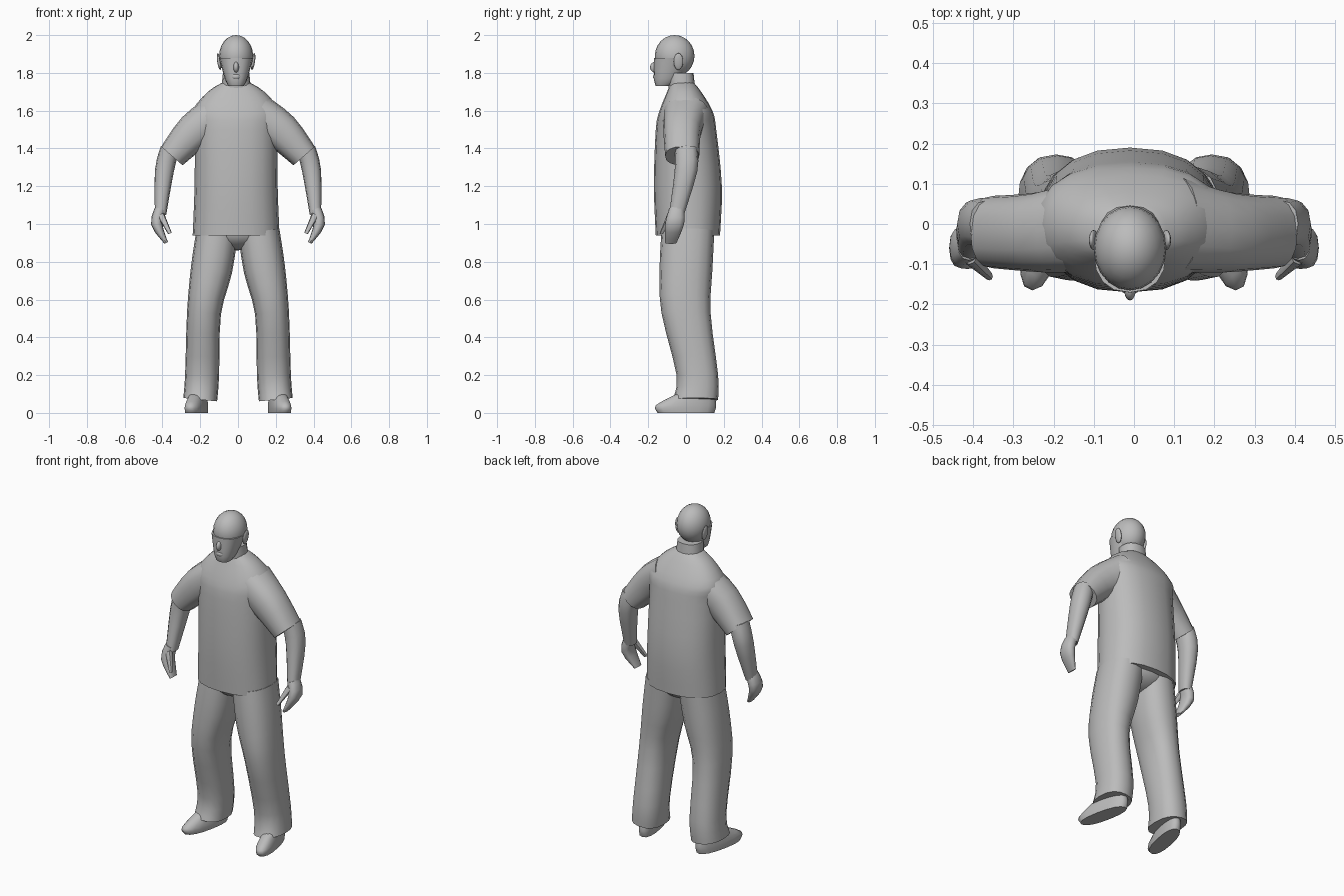
import bpy
import bmesh
import math
from mathutils import Vector

if "Cube" in bpy.data.objects:
    bpy.data.objects.remove(bpy.data.objects["Cube"], do_unlink=True)

GREY = (0.5, 0.5, 0.5, 1)
material = bpy.data.materials.new("plain grey")
material.use_nodes = True
material.diffuse_color = GREY
material.node_tree.nodes["Principled BSDF"].inputs["Base Color"].default_value = GREY


def finish(part, name):
    """Name, colour and smooth the active part."""
    part.name = name
    part.data.name = name
    part.data.materials.append(material)
    bpy.ops.object.select_all(action="DESELECT")
    part.select_set(True)
    bpy.context.view_layer.objects.active = part
    bpy.ops.object.shade_smooth_by_angle(angle=math.radians(50))


def ball(name, location, scale, turn=0):
    """Squashed sphere, turned about the front-to-back axis."""
    bpy.ops.mesh.primitive_uv_sphere_add(segments=20, ring_count=12, radius=1,
                                         location=location, scale=scale,
                                         rotation=(0, turn, 0))
    finish(bpy.context.object, name)


def smooth_path(stations, steps=3):
    """Run a rounded curve through every value of the stations."""
    points = [Vector(station) for station in stations]
    samples = []
    for i, (start, end) in enumerate(zip(points, points[1:])):
        before = points[max(i - 1, 0)]
        after = points[min(i + 2, len(points) - 1)]
        leave, arrive = (end - before) / 2, (after - start) / 2
        for step in range(steps):
            t = step / steps
            ease = t * t * (3 - 2 * t)
            samples.append(start.lerp(end, ease)
                           + leave * t * (1 - t) ** 2
                           - arrive * t * t * (1 - t))
    return samples + [points[-1]]


def soften(value, power):
    return math.copysign(abs(value) ** power, value)


def loft(name, stations, side=1, sides=16, roundness=0.85, splay=0):
    """Skin stations of (x, y, z, half width, half depth), square to their path."""
    bm = bmesh.new()
    path = smooth_path(stations)
    loops = []
    for i, (x, y, z, width, depth) in enumerate(path):
        ahead = path[min(i + 1, len(path) - 1)] - path[max(i - 1, 0)]
        across = Vector((ahead.z, 0, -ahead.x)).normalized() * width
        loop = []
        for k in range(sides):
            angle = math.tau * k / sides
            back = y + depth * soften(math.sin(angle), roundness)
            spot = across * soften(math.cos(angle), roundness)
            spot += Vector((x - splay * back, back, z))
            spot.x *= side
            loop.append(bm.verts.new(spot))
        loops.append(loop)
    for lower, upper in zip(loops, loops[1:]):
        for k in range(sides):
            bm.faces.new((lower[k - 1], lower[k], upper[k], upper[k - 1]))
    bm.faces.new(loops[0])
    bm.faces.new(loops[-1])
    bmesh.ops.recalc_face_normals(bm, faces=bm.faces)
    mesh = bpy.data.meshes.new(name)
    bm.to_mesh(mesh)
    bm.free()
    part = bpy.data.objects.new(name, mesh)
    bpy.context.collection.objects.link(part)
    finish(part, name)


# The trunk and head sit slightly off centre
middle = -0.01

# Shirt body from hem to collar, and the seat of the trousers below it
loft("shirt_body", [
    (middle, 0.01, 0.94, 0.23, 0.17),
    (middle, 0.01, 1.2, 0.22, 0.18),
    (middle, 0, 1.5, 0.22, 0.16),
    (middle, 0, 1.6, 0.23, 0.14),
    (middle, -0.01, 1.7, 0.15, 0.09),
    (middle, -0.02, 1.75, 0.07, 0.06),
], sides=20)
ball("trouser_seat", (middle, 0.01, 0.96), (0.2, 0.14, 0.1))

# Head: neck, jaw, cranium and face
loft("neck", [
    (middle, -0.02, 1.7, 0.08, 0.07),
    (middle, -0.03, 1.8, 0.07, 0.07),
])
loft("jaw", [
    (middle, -0.12, 1.73, 0.04, 0.04),
    (middle, -0.1, 1.77, 0.06, 0.07),
    (middle, -0.07, 1.88, 0.09, 0.1),
])
ball("cranium", (middle, -0.06, 1.89), (0.09, 0.105, 0.11))
ball("nose", (middle, -0.16, 1.83), (0.015, 0.03, 0.03))
ball("mouth", (middle, -0.15, 1.78), (0.03, 0.025, 0.02))

for side, word in ((1, "left"), (-1, "right")):
    ball(word + "_ear", (middle + 0.09 * side, -0.04, 1.86),
         (0.01, 0.025, 0.045), turn=0.15 * side)

    # Sleeve from inside the shoulder to the slanted cuff
    loft(word + "_sleeve", [
        (0.1, 0, 1.58, 0.11, 0.12),
        (0.23, -0.02, 1.49, 0.1, 0.1),
        (0.35, -0.02, 1.36, 0.075, 0.09),
    ], side)

    # Bare forearm, hand and thumb
    loft(word + "_forearm", [
        (0.36, 0, 1.4, 0.05, 0.06),
        (0.39, 0, 1.28, 0.05, 0.06),
        (0.41, -0.05, 1.05, 0.03, 0.04),
    ], side, sides=12)
    loft(word + "_hand", [
        (0.41, -0.05, 1.08, 0.03, 0.04),
        (0.43, -0.06, 1, 0.03, 0.05),
        (0.38, -0.08, 0.9, 0.01, 0.03),
    ], side, sides=12)
    loft(word + "_thumb", [
        (0.41, -0.08, 1.05, 0.02, 0.02),
        (0.36, -0.13, 0.95, 0.01, 0.01),
    ], side, sides=8)

    # Trouser leg, swinging outward and back towards the cuff
    loft(word + "_trouser_leg", [
        (0.11, 0.01, 0.96, 0.11, 0.14),
        (0.14, 0, 0.76, 0.11, 0.14),
        (0.18, 0, 0.53, 0.09, 0.13),
        (0.19, 0.06, 0.2, 0.09, 0.11),
        (0.2, 0.05, 0.07, 0.09, 0.12),
    ], side)

    # Shoe with the toes turned out
    loft(word + "_shoe", [
        (0.22, 0, 0, 0.05, 0.15),
        (0.22, 0, 0.04, 0.05, 0.16),
        (0.22, 0.05, 0.1, 0.04, 0.1),
    ], side, splay=0.2)
